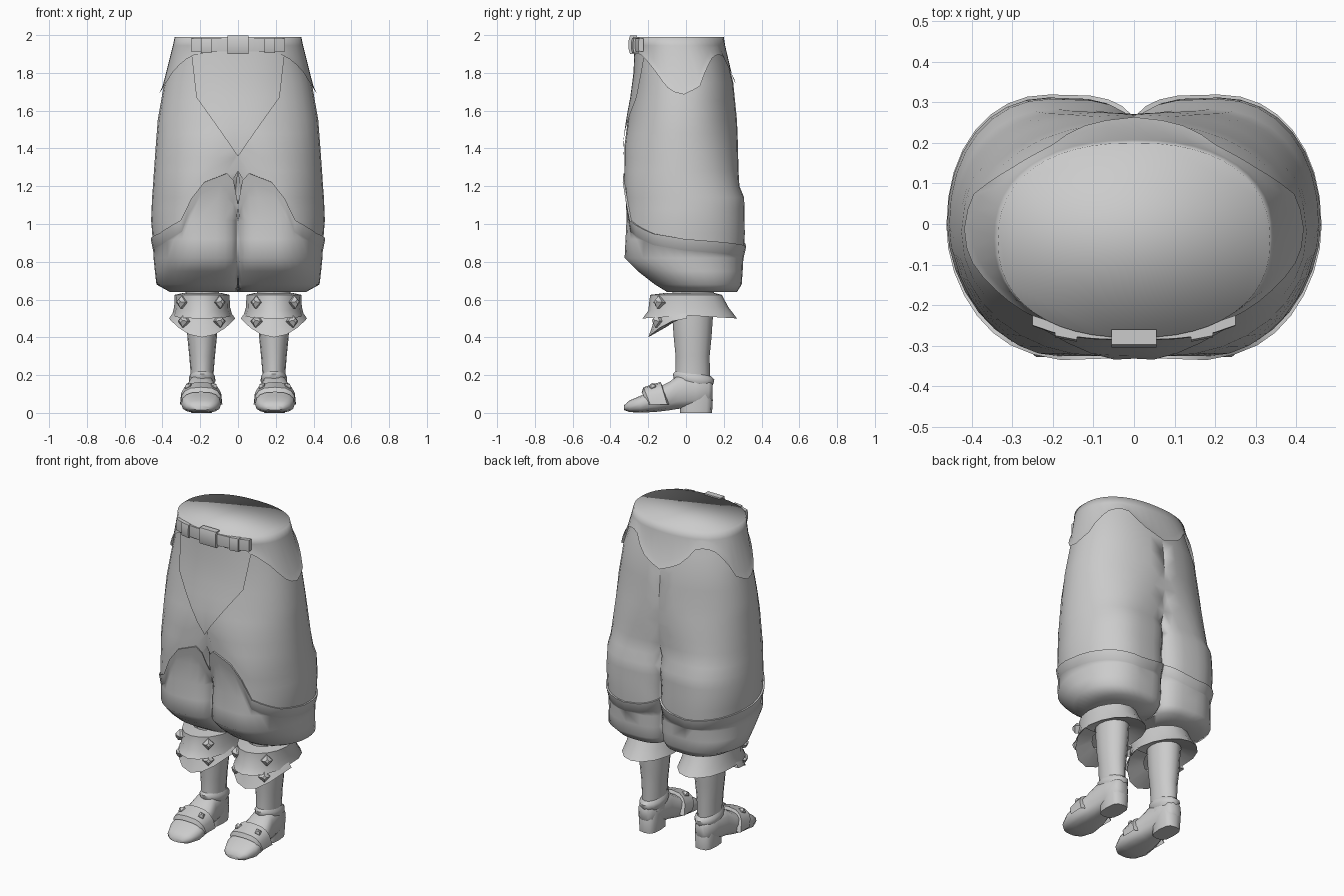
import bpy, bmesh, math
from mathutils import Vector

if "Cube" in bpy.data.objects:
    bpy.data.objects.remove(bpy.data.objects["Cube"])

grey = bpy.data.materials.new("light grey")
grey.diffuse_color = (0.6, 0.6, 0.6, 1)
grey.use_nodes = True
grey.node_tree.nodes["Principled BSDF"].inputs["Base Color"].default_value = grey.diffuse_color


def make(name, verts, faces, mirror=True, angle=50, drop_centre=False):
    me = bpy.data.meshes.new(name)
    me.from_pydata([tuple(v) for v in verts], [], faces)
    bm = bmesh.new()
    bm.from_mesh(me)
    bmesh.ops.recalc_face_normals(bm, faces=bm.faces)
    bmesh.ops.remove_doubles(bm, verts=bm.verts, dist=1e-4)
    if drop_centre:
        inner = [f for f in bm.faces if all(v.co.x < 1e-4 for v in f.verts)]
        bmesh.ops.delete(bm, geom=inner, context='FACES')
    bm.to_mesh(me)
    bm.free()
    me.materials.append(grey)
    ob = bpy.data.objects.new(name, me)
    bpy.context.collection.objects.link(ob)
    bpy.ops.object.select_all(action='DESELECT')
    ob.select_set(True)
    bpy.context.view_layer.objects.active = ob
    bpy.ops.object.shade_smooth_by_angle(angle=math.radians(angle))
    if mirror:
        ob.modifiers.new("mirror", 'MIRROR').use_mirror_merge = drop_centre
    return ob


def loft(name, rings, caps=(False, False), closed=True, **kw):
    n = len(rings[0])
    verts = [p for r in rings for p in r]
    faces = [(i * n + j, i * n + (j + 1) % n, (i + 1) * n + (j + 1) % n, (i + 1) * n + j)
             for i in range(len(rings) - 1) for j in range(n if closed else n - 1)]
    if caps[0]:
        faces.append(tuple(range(n)))
    if caps[1]:
        faces.append(tuple(range((len(rings) - 1) * n, len(rings) * n)))
    return make(name, verts, faces, **kw)


def lerp(table, t):
    # piecewise linear lookup, first column ascending
    if t <= table[0][0]:
        return table[0][1:]
    for a, b in zip(table, table[1:]):
        if t <= b[0]:
            k = (t - a[0]) / (b[0] - a[0])
            return tuple(p + (q - p) * k for p, q in zip(a[1:], b[1:]))
    return table[-1][1:]


def sup(t, a, b, n):
    c, s = math.cos(t), math.sin(t)
    return (math.copysign(abs(c) ** (2 / n), c) * a, math.copysign(abs(s) ** (2 / n), s) * b)


# Trouser leg envelope: height, x range, y range, roundness of outer front
LEG = [(.64, .0, .36, -.10, .27, 2.1), (.68, -.02, .432, -.165, .295, 2), (.75, -.03, .44, -.255, .3, 1.9),
       (.82, -.035, .447, -.325, .304, 1.85), (.92, -.035, .452, -.32, .312, 1.85),
       (1.02, -.035, .46, -.315, .31, 1.85), (1.14, -.05, .455, -.318, .308, 1.85),
       (1.2, -.07, .45, -.325, .283, 1.85), (1.28, -.14, .445, -.325, .278, 1.9),
       (1.42, -.27, .435, -.325, .275, 2), (1.55, -.42, .425, -.308, .27, 2.15),
       (1.75, -.39, .39, -.27, .25, 2.3), (1.95, -.335, .335, -.262, .2, 2.3)]
N = 32
# Height of the cuff edge around the leg, degrees from the outer side
CUFF = [(0, .92), (90, .88), (180, .98), (225, 1.1), (256, 1.28), (275, 1.2), (292, 1.02),
        (325, .95), (360, .92)]
# Scalloped hem of the hip garment, degrees from the front
HEM = [(0, 1.91), (35, 1.90), (48, 1.865), (62, 1.80), (72, 1.73), (88, 1.68), (105, 1.73), (115, 1.82),
       (130, 1.89), (148, 1.9), (163, 1.80), (180, 1.74)]


def leg_point(t, z, off=0):
    x0, x1, y0, y1, n = lerp(LEG, z)
    if math.cos(t) < 0:
        n = 2.3 + 1.2 * max(0, min(1, (1.5 - z) / .4))
    elif math.sin(t) >= 0:
        n = 2.15
    x, y = sup(t, (x1 - x0) / 2 + off, (y1 - y0) / 2 + off, n)
    return Vector((max(0, x + (x0 + x1) / 2), y + (y0 + y1) / 2, z))


def hem_at(deg):
    deg %= 360
    return lerp(HEM, min(deg, 360 - deg))[0]


angles = [2 * math.pi * j / N for j in range(N)]
edge = [lerp(CUFF, math.degrees(t))[0] for t in angles]
waist = [hem_at(math.degrees(t) + 90) + .05 if math.cos(t) > -.01 else 1.93 for t in angles]
waist[N // 4] = 1.8

# Trousers between the hem and the cuff edge
rows = [1.93, 1.85, 1.75, 1.65, 1.55, 1.48, 1.42, 1.35, 1.28, 1.2, 1.14, 1.08, 1.02, .95, .86]
loft("trousers", [[leg_point(t, min(w, max(z, e - .01))) for t, e, w in zip(angles, edge, waist)] for z in rows],
     drop_centre=True, angle=80)

# Cuffs: a protruding sloped rim, then the gathered lower leg
rings = [[leg_point(t, e) for t, e in zip(angles, edge)],
         [leg_point(t, e, .01) for t, e in zip(angles, edge)],
         [leg_point(t, e - .06, .001) for t, e in zip(angles, edge)]]
for z in (1.14, 1.02, .92, .82, .75, .68, .64):
    rings.append([leg_point(t, min(z, e - .061)) for t, e in zip(angles, edge)])
rings.append([Vector((.19 + .09 * math.cos(t), .04 + .1 * math.sin(t), .645)) for t in angles])
loft("cuff", rings, angle=75, drop_centre=True)

# Hip garment: height, half width, y range
HIP = [(1.65, .415, -.285, .262), (1.75, .39, -.272, .25), (1.9, .35, -.268, .21),
       (1.99, .335, -.28, .2)]


def hip_point(deg, z, off=0):
    a, y0, y1 = lerp(HIP, z)
    x, y = sup(math.radians(deg - 90), a + off, (y1 - y0) / 2 + off, 2.3)
    return Vector((x, y + (y0 + y1) / 2, z))


degs = [j * 360 / 48 for j in range(48)]
hem = [hem_at(d) for d in degs]
loft("hip_garment", [[hip_point(d, 1.99) for d in degs],
                     [hip_point(d, max(1.945, h + .05), .002) for d, h in zip(degs, hem)],
                     [hip_point(d, h + .04, .004) for d, h in zip(degs, hem)],
                     [hip_point(d, h, .012) for d, h in zip(degs, hem)]],
     caps=(True, False), mirror=False, angle=180)

# Front panel tapering to a point
rings = []
for z, w in ((1.93, .25), (1.8, .235), (1.67, .22), (1.59, .163), (1.51, .106), (1.43, .05), (1.36, .002)):
    x0, x1, y0, y1, n = lerp(LEG, z)
    ring = []
    for k in range(-6, 7):
        x = w * k / 6
        u = (abs(x) - (x0 + x1) / 2) / ((x1 - x0) / 2)
        m = n if u > 0 else 2.3 + 1.2 * max(0, min(1, (1.5 - z) / .4))
        y = (y0 + y1) / 2 - (y1 - y0) / 2 * max(0, 1 - abs(u) ** m) ** (1 / m)
        ring.append(Vector((x, y - .01, z)))
    rings.append(ring)
loft("front_panel", rings, closed=False, mirror=False)


# Belt across the front with buckle and loops
def strap(name, x0, x1, z0, z1, out, steps, **kw):
    rs = []
    for k in range(steps + 1):
        x = x0 + (x1 - x0) * k / steps
        y = -.28 + .035 * (abs(x) / .25) ** 3
        zm = (z1 - z0) * .25
        rs.append([(x, y + .02, z0), (x, y - out * .7, z0), (x, y - out, z0 + zm),
                   (x, y - out, z1 - zm), (x, y - out * .7, z1), (x, y + .02, z1)])
    loft(name, rs, caps=(True, True), **kw)


strap("belt", -.25, .25, 1.912, 1.982, .006, 10, mirror=False)
strap("buckle", -.056, .056, 1.9, 1.998, .024, 1, mirror=False, angle=20)
strap("belt_loop", .14, .195, 1.905, 1.985, .016, 1, angle=20)

CX = .19


def oval(cx, cy, a, b, zf, n=16, p=2):
    pts = []
    for j in range(n):
        x, y = sup(2 * math.pi * j / n, a, b, p)
        pts.append(Vector((cx + x, cy + y, zf(y / b))))
    return pts


# Shins
loft("shin", [oval(CX, y, a, b, lambda v, z=z: z) for z, y, a, b in
              ((.66, .04, .09, .11), (.5, .035, .083, .107), (.4, .035, .078, .1), (.3, .035, .068, .09),
               (.2, .035, .06, .092), (.12, .03, .062, .09))])

# Upper knee ruffle goes all round and flares to the back
loft("upper_ruffle", [oval(CX, .02, .10, .13, lambda v: .635),
                      oval(CX, 0, .145, .19, lambda v: .625),
                      oval(CX, .012, .148, .212, lambda v: .56 - .02 * max(0, -v)),
                      oval(CX, .02, .16, .25, lambda v: .515 - .015 * abs(v)),
                      oval(CX, .035, .09, .11, lambda v: .545)], angle=35)

# Lower knee ruffle covers the front and dips to a point
rings = []
for a, b, z, dip in ((.14, .165, .545, .01), (.165, .185, .515, .06), (.175, .205, .50, .10), (.09, .1, .50, .04)):
    ring = []
    for k in range(9):
        t = math.pi * (1 + k / 8)
        v = -math.sin(t)
        ring.append((CX + a * math.cos(t), .005 - b * v, z - dip * v ** 2))
    rings.append(ring)
loft("lower_ruffle", rings, closed=False, angle=35)


def stud(name, pos, direction, r, h):
    d = Vector(direction).normalized()
    u = d.cross(Vector((0, 0, 1))).normalized()
    w = u.cross(d)
    p = Vector(pos)
    ring = [[p + (u * math.cos(q * math.pi / 2) + w * math.sin(q * math.pi / 2)) * r * s + d * k
             for q in range(4)] for s, k in ((.9, -.02), (1, h * .4), (.35, h))]
    loft(name, ring, caps=(True, True), angle=10)


# Knee studs
for x, y, z in ((.10, -.15, .585), (.295, -.14, .585), (.1, -.15, .485), (.285, -.15, .485)):
    stud("knee_stud", (x, y, z), (x - CX, -.12, .02), .034, .03)

# Shoes lofted from heel to toe: y, half width, bottom, top
FOOT = [(-.328, .045, .015, .04), (-.30, .08, .004, .066), (-.24, .105, 0, .092), (-.16, .103, .004, .13),
        (-.09, .088, .012, .165), (-.04, .074, .02, .20), (.05, .066, .03, .20), (.12, .05, .05, .18),
        (.14, .03, .08, .16)]


def section(y, w, z0, z1, n=14):
    pts = []
    for j in range(n):
        x, z = sup(2 * math.pi * j / n, w, (z1 - z0) / 2, 2.7)
        pts.append((CX + x + .005, y, z + (z0 + z1) / 2))
    return pts


loft("shoe", [section(*r) for r in FOOT], caps=(True, True))

# Heel blocks
loft("heel", [oval(CX + .003, cy, a, b, lambda v, z=z: z, 12, 3) for z, cy, a, b in
              ((0, .053, .055, .085), (.07, .056, .06, .086), (.13, .05, .06, .07))],
     caps=(True, True))

# Ankle collars rising at the back
loft("ankle_collar", [oval(CX, .04, a, b, lambda v, z=z: z - .015 * v) for z, a, b in
                      ((.15, .062, .092), (.168, .07, .105), (.192, .069, .11), (.21, .058, .09))])

# Instep straps, leaning back
rings = []
for y, lift, w in ((-.235, .0, .1), (-.225, .022, .11), (-.135, .014, .112), (-.125, -.01, .09)):
    ring = []
    for k in range(9):
        t = math.pi * k / 8
        x, z = sup(t, w, 1, 2.8)
        top = .11 + (y + .235) * .4 + lift
        ring.append((CX + .005 + x, y + .035 * (1 - z), .045 + (top - .045) * z))
    rings.append(ring)
loft("instep_strap", rings, closed=False, angle=30)
for x in (-.065, .065):
    stud("strap_stud", (CX + .005 + x, -.175, .135), (x * .8, -.03, .08), .022, .022)
